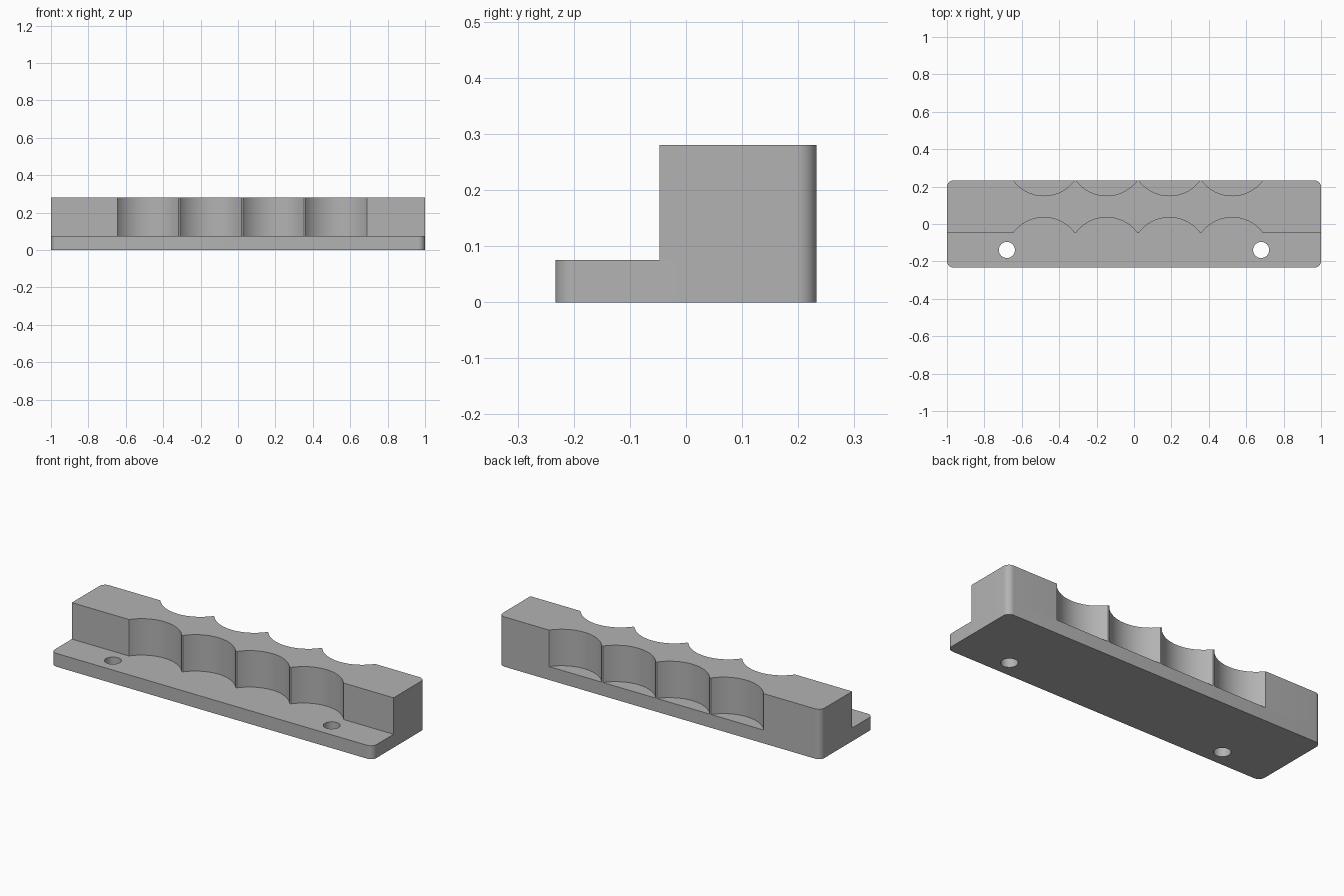
import bpy
from math import asin, cos, sin, pi, radians

cube = bpy.data.objects.get("Cube")
if cube:
    bpy.data.objects.remove(cube, do_unlink=True)

HALF_Y, STEP_Y = 0.233, -0.047
BASE_Z, TOP_Z = 0.075, 0.28
CORNER = 0.035
CHORD, DEPTH, PITCH, FIRST_X = 0.327, 0.082, 0.3355, -0.4815
RADIUS = ((CHORD / 2) ** 2 + DEPTH ** 2) / (2 * DEPTH)
CENTRES = [FIRST_X + i * PITCH for i in range(4)]

# Single grey material
grey = bpy.data.materials.new("plain grey")
grey.use_nodes = True
colour = (0.45, 0.45, 0.45, 1)
grey.diffuse_color = colour
grey.node_tree.nodes["Principled BSDF"].inputs["Base Color"].default_value = colour


def prisms(name, outlines, z0, z1):
    """One object of closed prisms from counterclockwise outlines."""
    verts, faces = [], []
    for outline in outlines:
        n, start = len(outline), len(verts)
        verts += [(x, y, z0) for x, y in outline]
        verts += [(x, y, z1) for x, y in outline]
        low = list(range(start, start + n))
        high = [i + n for i in low]
        faces += [low[::-1], high]
        for i in range(n):
            j = (i + 1) % n
            faces.append([low[i], low[j], high[j], high[i]])
    mesh = bpy.data.meshes.new(name)
    mesh.from_pydata(verts, [], faces)
    mesh.update()
    mesh.materials.append(grey)
    obj = bpy.data.objects.new(name, mesh)
    bpy.context.collection.objects.link(obj)
    return obj


def arc(cx, cy, r, a0, a1, n):
    return [(cx + r * cos(a0 + (a1 - a0) * i / n),
             cy + r * sin(a0 + (a1 - a0) * i / n)) for i in range(n + 1)]


def corner(quadrant):
    """Rounded corner of the footprint, numbered from back left."""
    sx = 1 if quadrant in (0, 3) else -1
    sy = 1 if quadrant < 2 else -1
    return arc(sx * (1 - CORNER), sy * (HALF_Y - CORNER), CORNER,
               quadrant * pi / 2, (quadrant + 1) * pi / 2, 10)


def scallops(face_y, side):
    """Row of shallow arcs biting into the block, in falling x."""
    half = asin(CHORD / 2 / RADIUS)
    mid = side * pi / 2
    points = []
    for cx in reversed(CENTRES):
        points += arc(cx, face_y + side * (DEPTH - RADIUS), RADIUS,
                      mid - side * half, mid + side * half, 32)
    return points


# Base plate with rounded corners
plate = prisms("base_plate", [corner(0) + corner(1) + corner(2) + corner(3)],
               0, BASE_Z)

# Upright block, scalloped on its front and back
block_outline = [(1, STEP_Y)] + corner(0) + scallops(HALF_Y, -1)
block_outline += corner(1) + [(-1, STEP_Y)] + scallops(STEP_Y, 1)[::-1]
block = prisms("scalloped_block", [block_outline], BASE_Z, TOP_Z)

# Two screw holes through the front ledge
holes = [arc(x, -0.139, 0.043, 0, 2 * pi, 40)[:-1] for x in (-0.68, 0.68)]
cutter = prisms("screw_hole_cutter", holes, -0.1, 0.2)
cutter.hide_render = True
cut = plate.modifiers.new("screw_holes", "BOOLEAN")
cut.operation = "DIFFERENCE"
cut.solver = "EXACT"
cut.object = cutter

bpy.ops.object.select_all(action="DESELECT")
plate.select_set(True)
bpy.context.view_layer.objects.active = plate
bpy.ops.object.modifier_apply(modifier=cut.name)
bpy.data.objects.remove(cutter, do_unlink=True)

# Smooth the curved walls, keep the edges sharp
block.select_set(True)
bpy.ops.object.shade_smooth_by_angle(angle=radians(30))
